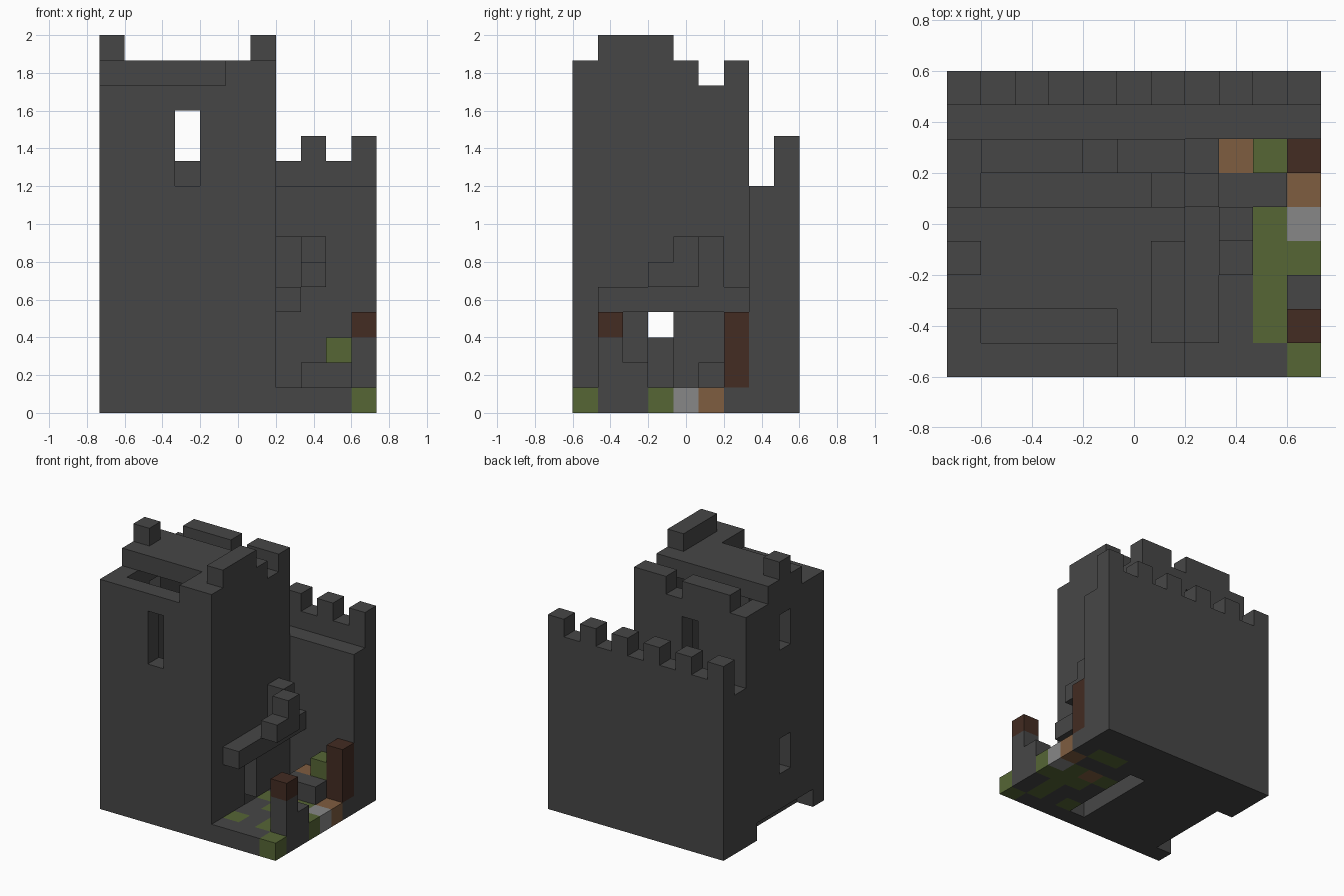
import bpy
import bmesh
from mathutils import Vector

cube = bpy.data.objects.get("Cube")
if cube:
    bpy.data.objects.remove(cube, do_unlink=True)

UNIT = 2 / 15                      # edge length of one block
NX, NY = 11, 9                     # footprint in blocks


def material(name, rgb):
    m = bpy.data.materials.new(name)
    m.use_nodes = True
    colour = (*rgb, 1)
    m.diffuse_color = colour
    bsdf = m.node_tree.nodes["Principled BSDF"]
    bsdf.inputs["Base Color"].default_value = colour
    bsdf.inputs["Roughness"].default_value = 1
    return m


STONE = material("dark_stone", (.062, .062, .062))
MOSS = material("moss_green", (.093, .133, .036))
TAN = material("tan_earth", (.212, .109, .051))
WOOD = material("dark_wood", (.056, .025, .016))
PALE = material("pale_stone", (.242, .242, .242))

grid = {}                          # block position -> part name
looks = {}                         # part name -> material


def cells(x, y, z):
    """Blocks of a box; each argument is a number or a (start, end) pair."""
    spans = [range(*s) if isinstance(s, tuple) else (s,) for s in (x, y, z)]
    return [(i, j, k) for i in spans[0] for j in spans[1] for k in spans[2]]


def fill(name, mat, *boxes):
    looks[name] = mat
    for box in boxes:
        grid.update((c, name) for c in cells(*box))


def carve(*boxes):
    for box in boxes:
        for c in cells(*box):
            grid.pop(c, None)


# Ground floor of the tower and the yard
fill("tower_floor", STONE, ((1, 6), (1, 6), 0))
fill("yard_floor", STONE, ((7, 11), (0, 7), 0))
fill("yard_moss", MOSS, (9, (1, 5), 0), (10, 0, 0), (10, 3, 0), (7, 1, 0),
     (7, 4, 0), (8, 3, 0), ((8, 10), 6, 0))
fill("yard_earth", TAN, (10, 5, 0), (8, 4, 0))
fill("yard_pale_block", PALE, (10, 4, 0))

# Rear curtain wall: walkway, parapet and battlements
fill("rear_walkway", STONE, ((0, NX), 7, (0, 9)))
fill("rear_parapet", STONE, ((0, NX), 8, (0, 10)))
fill("rear_battlements", STONE, *[(i, 8, 10) for i in range(0, NX, 2)])

# Tower walls; the side walls stand clear of the ground
fill("tower_front_wall", STONE, ((0, 7), 0, (0, 13)))
fill("tower_back_wall", STONE, ((0, 7), 6, (0, 13)))
for side, i in (("right", 0), ("left", 6)):
    fill(f"tower_{side}_wall", STONE, (i, (1, 6), (1, 13)))

# Windows and doorway
carve((3, 0, (9, 12)), (3, 6, (9, 12)),
      (0, 3, (10, 12)), (0, 3, (3, 5)), (6, 3, (1, 4)))

# Roof deck and its broken battlements
fill("roof_deck", STONE, ((0, 7), (2, 5), 13), ((5, 7), (0, 2), 13))
fill("roof_battlements", STONE, (0, 3, 14), (6, (1, 4), 14),
     ((1, 4), 6, 13), ((5, 7), 6, 13))

# Ledge on the tower's yard side with a ruined stair
fill("ledge", STONE, (7, (1, 7), 4))
fill("ruined_stair", STONE, (8, 3, 5), (8, 4, (5, 7)), (7, 5, (5, 7)))

# Posts and rubble in the yard
fill("front_post", STONE, (10, 1, (1, 3)))
fill("front_post_cap", WOOD, (10, 1, 3))
fill("rear_post", WOOD, (10, 6, (1, 4)))
fill("rubble", STONE, (10, 2, 1), ((8, 10), 5, 1))
fill("mossy_stump", MOSS, (9, 6, (1, 3)))
fill("earth_mound", TAN, (8, 6, 1))


def build(name, mat):
    """Mesh the part's outer faces only, skipping faces against other blocks."""
    bm = bmesh.new()
    verts = {}

    def vert(p):
        if p not in verts:
            i, j, k = p
            verts[p] = bm.verts.new(Vector((i - NX / 2, j - NY / 2, k)) * UNIT)
        return verts[p]

    for c in [c for c, owner in grid.items() if owner == name]:
        for axis in range(3):
            for step in (0, 1):
                near = list(c)
                near[axis] += 2 * step - 1
                if tuple(near) in grid:
                    continue
                u, v = (axis + 1) % 3, (axis + 2) % 3
                ring = []
                for du, dv in ((0, 0), (1, 0), (1, 1), (0, 1)):
                    p = list(c)
                    p[axis] += step
                    p[u] += du
                    p[v] += dv
                    ring.append(vert(tuple(p)))
                bm.faces.new(ring if step else ring[::-1])
    if bm.faces:
        mesh = bpy.data.meshes.new(name)
        bm.to_mesh(mesh)
        mesh.materials.append(mat)
        bpy.context.scene.collection.objects.link(bpy.data.objects.new(name, mesh))
    bm.free()


for part, mat in looks.items():
    build(part, mat)
